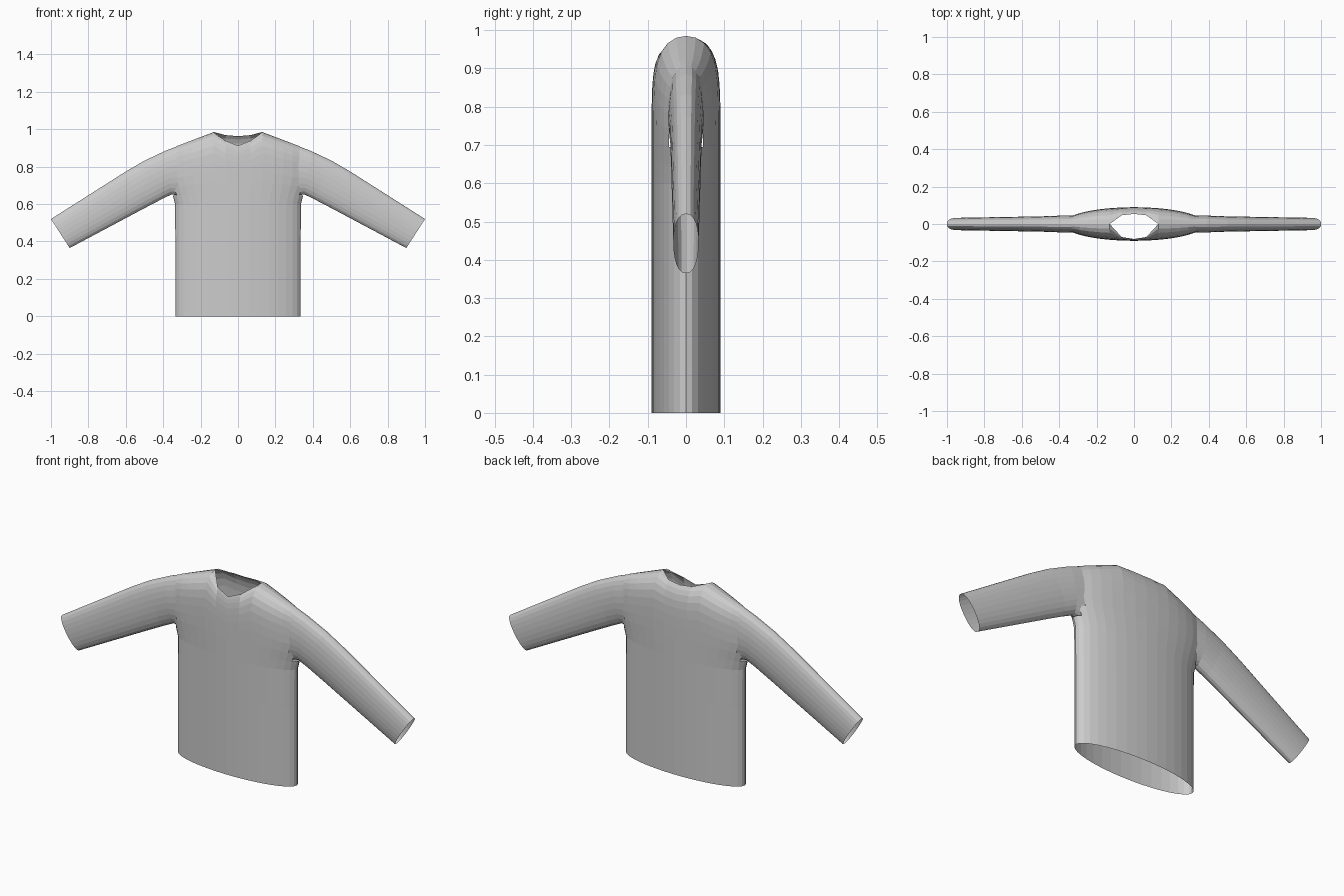
import bpy, bmesh, math

cube = bpy.data.objects.get("Cube")
if cube:
    bpy.data.objects.remove(cube)

# Plain grey cloth
cloth = bpy.data.materials.new("grey cloth")
cloth.use_nodes = True
GREY = (0.6, 0.6, 0.6, 1)
cloth.diffuse_color = GREY
cloth.node_tree.nodes["Principled BSDF"].inputs["Base Color"].default_value = GREY

HALF_DEPTH = 0.09
CHEST = 0.6          # height where the shoulders begin to round over
NECK = 0.13          # half width of the neck opening
HEM_W, YOKE_W = 0.335, 0.38


def width(z):
    """Half width of the body, flaring into the armholes."""
    s = min(max((z - 0.58) / 0.18, 0), 1)
    return HEM_W + (YOKE_W - HEM_W) * s * s * (3 - 2 * s)


def ridge(x):
    """Height of the shoulder line."""
    return 0.985 - 0.38 * max(0, abs(x) - NECK)


def column_top(x, front):
    """Upper end of a cloth column: neckline or shoulder seam."""
    if abs(x) >= NECK - 0.001:
        return ridge(x)
    r = abs(x) / NECK
    return 0.912 + 0.073 * r ** 1.5 if front else 0.963 + 0.022 * r ** 2


def loft(bm, rows):
    """Skin rows of points, dropping the faces that fall in the armholes."""
    grid = [[bm.verts.new(p) for p in row] for row in rows]
    for a, b in zip(grid, grid[1:]):
        for i in range(len(a) - 1):
            bm.faces.new((a[i], b[i], b[i + 1], a[i + 1]))


def finish(name, bm):
    bmesh.ops.remove_doubles(bm, verts=bm.verts, dist=0.0005)
    bmesh.ops.recalc_face_normals(bm, faces=bm.faces)
    mesh = bpy.data.meshes.new(name)
    bm.to_mesh(mesh)
    bm.free()
    mesh.materials.append(cloth)
    obj = bpy.data.objects.new(name, mesh)
    bpy.context.collection.objects.link(obj)
    return obj


# Body: front and back panels joined along the sides and shoulder seams
bm = bmesh.new()
ROWS = 10
for side in (-1, 1):
    columns = []
    for deg in range(0, 181, 10):
        a = math.radians(deg)
        x_top = YOKE_W * math.cos(a)
        top = column_top(x_top, side < 0)
        heights = [CHEST * k / 3 for k in range(3)]
        heights += [CHEST + (top - CHEST) * math.sin(math.pi / 2 * k / ROWS)
                    for k in range(ROWS + 1)]
        column = []
        for z in heights:
            u = min(max((z - CHEST) / (ridge(x_top) - CHEST), 0), 1)
            y = side * HALF_DEPTH * math.sin(a) * math.sqrt(1 - u ** 7.5)
            column.append((width(z) * math.cos(a), y, z))
        columns.append(column)
    loft(bm, columns)
holes = []
for f in bm.faces:
    c = f.calc_center_median()
    if abs(c.x) > 0.325 and c.z > 0.66:
        holes.append(f)
bmesh.ops.delete(bm, geom=holes, context='FACES')
finish("shirt_body", bm)

# Sleeves: rings given by top point, bottom point and half depth
RINGS = [
    ((0.31, 0.915), (0.31, 0.645), 0.047),
    ((0.39, 0.884), (0.355, 0.652), 0.046),
    ((0.50, 0.832), (0.41, 0.625), 0.042),
    ((0.60, 0.774), (0.50, 0.578), 0.040),
    ((1.00, 0.520), (0.90, 0.365), 0.033),
]
SEG = 24
for name, sign in (("left_sleeve", 1), ("right_sleeve", -1)):
    bm = bmesh.new()
    rings = []
    for (tx, tz), (bx, bz), depth in RINGS:
        ring = []
        for k in range(SEG + 1):
            t = 2 * math.pi * k / SEG
            m = (1 + math.cos(t)) / 2
            s = math.sin(t)
            y = math.copysign(abs(s) ** 0.8, s) * depth
            ring.append((sign * (bx + (tx - bx) * m), y, bz + (tz - bz) * m))
        rings.append(ring)
    loft(bm, rings)
    finish(name, bm)
